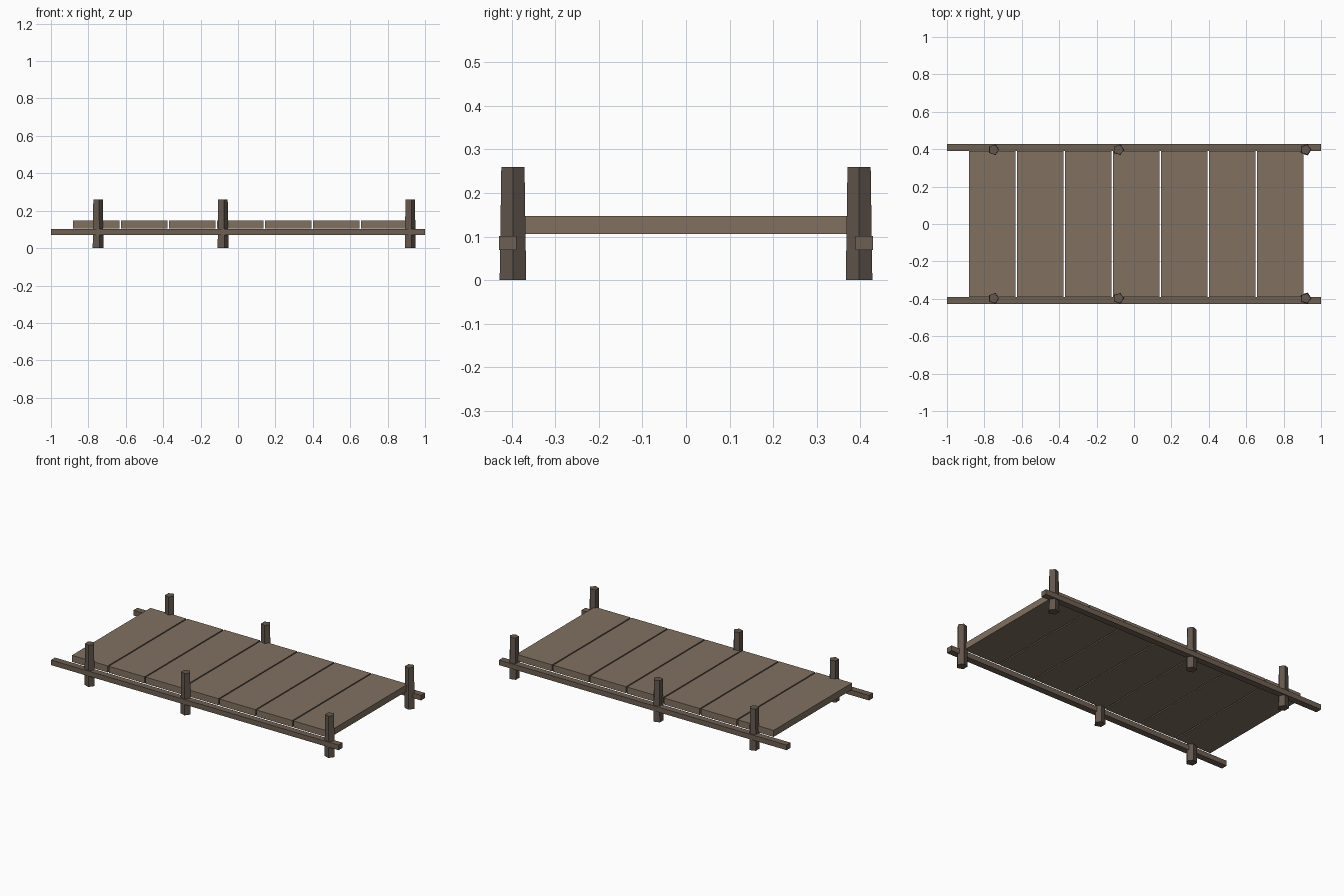
import bpy, math

if "Cube" in bpy.data.objects:
    bpy.data.objects.remove(bpy.data.objects["Cube"])


def material(name, rgb):
    m = bpy.data.materials.new(name)
    m.diffuse_color = (*rgb, 1)
    m.use_nodes = True
    m.node_tree.nodes["Principled BSDF"].inputs["Base Color"].default_value = m.diffuse_color
    return m


plank_wood = material("plank_wood", (0.22, 0.165, 0.12))
rail_wood = material("rail_wood", (0.155, 0.115, 0.085))
post_wood = material("post_wood", (0.125, 0.095, 0.075))


def box(name, center, size, mat):
    bpy.ops.mesh.primitive_cube_add(size=1, location=center)
    ob = bpy.context.object
    ob.name = name
    ob.scale = size
    bpy.ops.object.transform_apply(location=False, rotation=False, scale=True)
    ob.data.materials.append(mat)


def post(name, x, y):
    # five-sided tapered post with one corner towards +x
    bpy.ops.mesh.primitive_cone_add(vertices=5, radius1=0.032, radius2=0.028,
                                    depth=0.26, location=(x, y, 0.13))
    ob = bpy.context.object
    ob.name = name
    ob.rotation_euler.z = -math.pi / 2
    bpy.ops.object.transform_apply(location=False, rotation=True, scale=False)
    ob.data.materials.append(post_wood)


# Deck planks laid across the rails
pitch, width = 0.2567, 0.249
for i in range(7):
    box(f"plank_{i + 1}", (-0.882 + width / 2 + i * pitch, 0, 0.1265),
        (width, 0.78, 0.041), plank_wood)

# Side rails and posts, front and back
for side, s in (("front", -1), ("back", 1)):
    box(f"{side}_rail", (0, s * 0.409, 0.085), (2, 0.04, 0.032), rail_wood)
    for j, x in enumerate((-0.751, -0.083, 0.918)):
        post(f"{side}_post_{j + 1}", x, s * 0.397)
